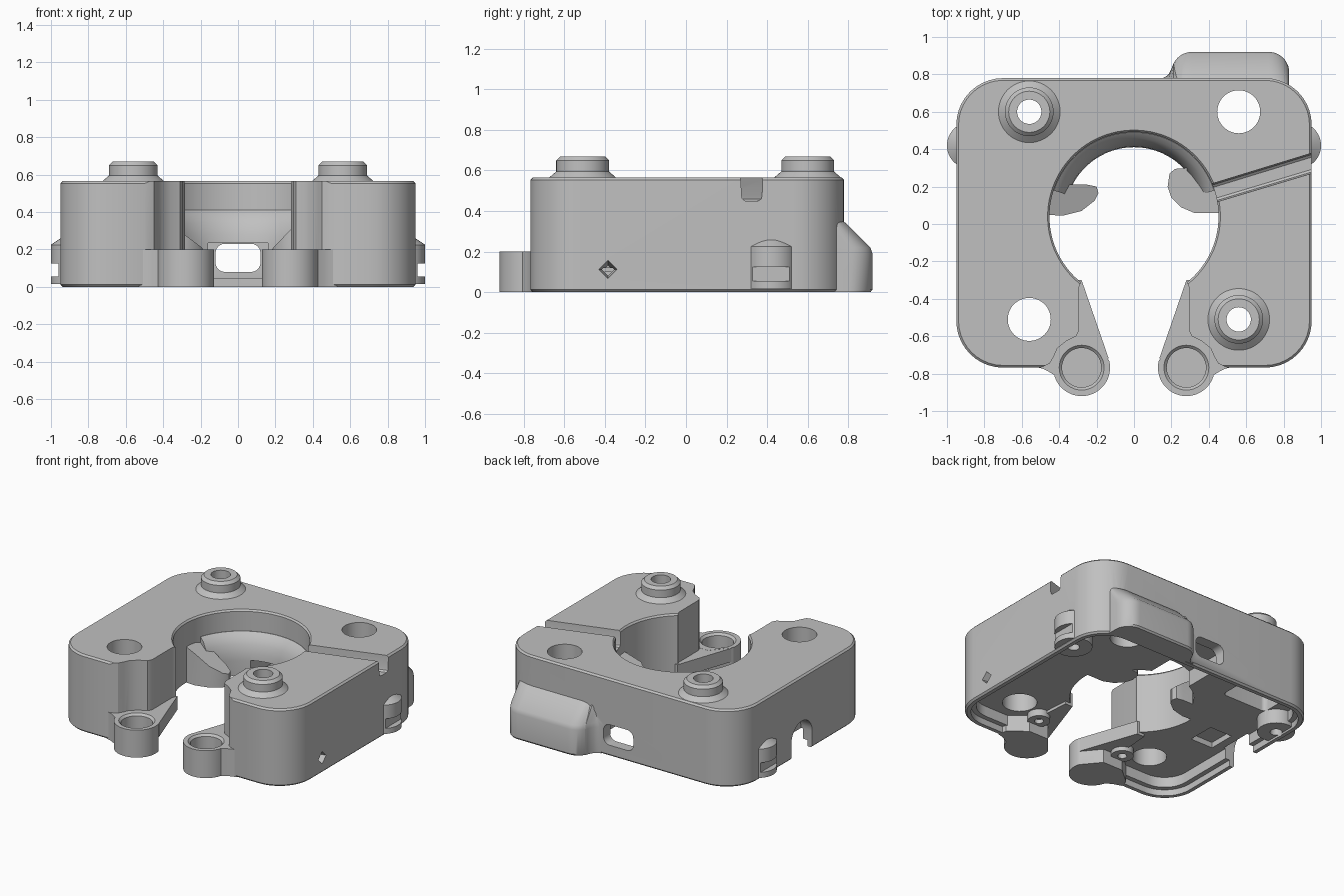
import bpy, bmesh
from math import sin, cos, radians

if bpy.data.objects.get("Cube"):
    bpy.data.objects.remove(bpy.data.objects["Cube"])

grey = bpy.data.materials.new("plain grey")
grey.use_nodes = True
grey.diffuse_color = (0.53, 0.53, 0.53, 1)
grey.node_tree.nodes["Principled BSDF"].inputs["Base Color"].default_value = (0.53, 0.53, 0.53, 1)


def finish(name, bm):
    bmesh.ops.recalc_face_normals(bm, faces=bm.faces)
    mesh = bpy.data.meshes.new(name)
    bm.to_mesh(mesh)
    bm.free()
    obj = bpy.data.objects.new(name, mesh)
    bpy.context.collection.objects.link(obj)
    mesh.materials.append(grey)
    return obj


def loft(name, rings, closed=False):
    """Skin equal-length rings; cap the ends, or join last ring to first."""
    bm = bmesh.new()
    loops = [[bm.verts.new(p) for p in ring] for ring in rings]
    pairs = list(zip(loops, loops[1:]))
    if closed:
        pairs.append((loops[-1], loops[0]))
    else:
        bm.faces.new(loops[0])
        bm.faces.new(loops[-1])
    n = len(loops[0])
    for a, b in pairs:
        for i in range(n):
            j = (i + 1) % n
            bm.faces.new((a[i], a[j], b[j], b[i]))
    return finish(name, bm)


def prism(name, outline, z0, z1):
    return loft(name, [[(x, y, z) for x, y in outline] for z in (z0, z1)])


def arc(x, y, r, a0, a1, n):
    return [(x + r * cos(radians(a0 + (a1 - a0) * i / n)),
             y + r * sin(radians(a0 + (a1 - a0) * i / n))) for i in range(n + 1)]


def rounded(x0, x1, y0, y1, r, n=10):
    return (arc(x1 - r, y1 - r, r, 0, 90, n) + arc(x0 + r, y1 - r, r, 90, 180, n)
            + arc(x0 + r, y0 + r, r, 180, 270, n) + arc(x1 - r, y0 + r, r, 270, 360, n))


def turned(name, x, y, profile, closed=False, n=48):
    """Stack of circles (radius, height) about a vertical axis."""
    return loft(name, [[(px, py, z) for px, py in arc(x, y, r, 0, 360, n)[:-1]]
                       for r, z in profile], closed)


def box(name, x0, x1, y0, y1, z0, z1):
    return prism(name, [(x0, y0), (x1, y0), (x1, y1), (x0, y1)], z0, z1)


def combine(target, tools, operation="DIFFERENCE"):
    for tool in tools:
        mod = target.modifiers.new("combine", "BOOLEAN")
        mod.operation, mod.object, mod.solver = operation, tool, "EXACT"
        bpy.context.view_layer.objects.active = target
        bpy.ops.object.modifier_apply(modifier=mod.name)
        bpy.data.objects.remove(tool)


def flip(points):
    return [(-x, y) for x, y in reversed(points)]


def shell(inset):
    return rounded(-0.95 + inset, 0.95 - inset, -0.768 + inset, 0.78 - inset, 0.25 - inset)


TOP, CEILING, BORE_Y, BORE_R = 0.565, 0.12, 0.04, 0.452
slot_side = [(0.28, -0.3), (0.295, -0.34), (0.295, -0.57), (0.31, -0.6), (0.36, -0.625),
             (0.41, -0.665), (0.43, -0.71), (0.45, -0.745), (0.5, -0.769)]

# Main housing with softened outer edges
body = loft("housing", [[(x, y, z) for x, y in shell(i)] for i, z in
                        ((0.012, 0), (0, 0.012), (0, TOP - 0.012), (0.012, TOP))])

# Sloped bulge on the back wall, flared into it at one end
bulge_rings, flare_rings = [], []
flare_plan = [(0.14, 0.775), (0.165, 0.785), (0.185, 0.8), (0.2, 0.83), (0.212, 0.86), (0.25, 0.77)]
for z, back in ((0, 0.91), (0.012, 0.92), (0.19, 0.92), (0.22, 0.91), (0.34, 0.79), (0.36, 0.755)):
    bulge_rings.append([(x, 0.55 + (y - 0.55) * (back - 0.55) / 0.37, z)
                        for x, y in rounded(0.2, 0.83, 0.55, 0.92, 0.11)])
    flare_rings.append([(x, 0.76 + (y - 0.76) * max(0.1, (back - 0.76) / 0.16), z)
                        for x, y in flare_plan])
combine(body, [loft("bulge", bulge_rings), loft("bulge_flare", flare_rings)], "UNION")

# Shallow hollow underside with a stepped rim and deeper pockets
combine(body, [prism("rim_step", shell(0.04), -0.1, 0.045),
               prism("cavity", shell(0.075), -0.1, CEILING),
               prism("square_pocket", rounded(-0.76, -0.4, 0.44, 0.69, 0.03), 0.1, 0.32),
               box("small_recess", -0.8, -0.62, -0.15, 0.05, 0.1, 0.16),
               turned("nut_pocket", 0.56, -0.51, [(0.115, 0.1), (0.115, 0.32)])])

# Rounded clip bumps on both sides
for s in (-1, 1):
    combine(body, [turned("clip", s * 0.875, 0.42, [(0.125, 0.015), (0.125, 0.225), (0.05, 0.275)])],
            "UNION")
    combine(body, [box("clip_slot", s * 0.985 - 0.025, s * 0.985 + 0.025, 0.3, 0.54, 0.055, 0.125),
                   turned("clip_hole", s * 0.875, 0.42, [(0.04, -0.1), (0.04, 0.1)])])

# Central bore, front slot and mounting holes
combine(body, [turned("bore", 0, BORE_Y, [(BORE_R, -0.1), (BORE_R, TOP - 0.012),
                                          (BORE_R + 0.01, TOP), (BORE_R + 0.01, 0.7)], n=96),
               prism("slot", [(0.2, -0.2)] + slot_side + [(0.54, -0.84)]
                     + flip([(0.2, -0.2)] + slot_side + [(0.54, -0.84)]), -0.1, 0.7)])
for x, y, r in ((-0.56, -0.51, 0.115), (0.56, 0.6, 0.115), (-0.56, 0.6, 0.065), (0.56, -0.51, 0.065)):
    combine(body, [turned("hole", x, y, [(r, -0.1), (r, 0.7)])])

# Cable groove across the top, with softened floor edges
groove_rings = [[(0.3, 0.18 - i, z), (0.3, 0.075 + i, z), (1.05, 0.3 + i, z), (1.05, 0.41 - i, z)]
                for i, z in ((0.022, 0.45), (0.008, 0.46), (0.004, 0.475), (0, 0.58))]
combine(body, [loft("groove", groove_rings)])

# Curved lip at the back of the bore
lip_section = [(0.48, 0.41), (0.45, 0.41), (0.42, 0.385), (0.393, 0.34), (0.375, 0.28),
               (0.37, 0.23), (0.37, CEILING), (0.48, CEILING)]
lip = loft("bore_lip", [[(r * cos(radians(a)), BORE_Y + r * sin(radians(a)), z) for r, z in lip_section]
                        for a in range(18, 163, 3)])


# Recess behind the back window, passing under the lip
def recess():
    return box("window_recess", -0.16, 0.16, 0.3, 0.7, 0.1, 0.235)


# Back window, side diamond recess and arched side opening
window = [[(x, y, z) for x, z in rounded(-0.12, 0.12, 0.08, 0.23, 0.05)] for y in (0.65, 0.85)]
diamond = [[(x, y - 0.385, z + 0.112) for y, z in arc(0, 0, r, 0, 360, 4)[:-1]]
           for x, r in ((0.82, 0.02), (0.95, 0.045), (1, 0.045))]
arch = [[(x, y, z) for y, z in [(-0.1, -0.1), (0.14, -0.1)] + arc(0.02, 0.12, 0.12, 0, 180, 16)]
        for x in (-1, -0.86)]
combine(body, [recess(), loft("window", window), loft("diamond", diamond), loft("arch", arch)])
combine(lip, [recess()])


def prong(name, outline, slope):
    """Sloped finger leaning from the bore wall towards the middle."""
    return loft(name, [[(x, y, CEILING) for x, y in outline],
                       [(x, y, min(0.4, 0.2 + (abs(x) - 0.18) * slope)) for x, y in outline]])


prong("left_prong", [(0.5, 0.06), (0.32, 0.06), (0.25, 0.09), (0.2, 0.14), (0.18, 0.2),
                     (0.19, 0.27), (0.22, 0.295), (0.3, 0.3), (0.48, 0.26)], 1.05)
prong("right_prong", [(-0.5, 0.05), (-0.38, 0.045), (-0.28, 0.07), (-0.21, 0.125), (-0.19, 0.165),
                      (-0.2, 0.2), (-0.25, 0.21), (-0.48, 0.21)], 0.75)

# Front lugs with raised webs and small screw posts, mirrored
lug_plan = ([(0.4, -0.6), (0.24, -0.6)] + arc(0.28, -0.768, 0.152, 165, 345, 28)
            + [(0.455, -0.79), (0.485, -0.775), (0.53, -0.762), (0.52, -0.7)])
web_plan = [(0.34, -0.3), (0.28, -0.3), (0.135, -0.72), (0.28, -0.72), (0.45, -0.7), (0.36, -0.58)]
for side, s in (("left", 1), ("right", -1)):
    place = (lambda p: p) if s > 0 else flip
    lug = prism(side + "_lug", place(lug_plan), 0, 0.2)
    combine(lug, [prism("web", place(web_plan), 0.1, 0.199)], "UNION")
    combine(lug, [turned("lug_hole", s * 0.28, -0.768, [(0.105, 0.05), (0.105, 0.185),
                                                        (0.12, 0.2), (0.12, 0.3)])])
    turned(side + "_screw_post", s * 0.36, -0.55, [(0.075, 0.07), (0.075, 0.13), (0.03, 0.13), (0.03, 0.07)],
           closed=True)

# Raised collars around the two small holes
for name, x, y in (("front_collar", 0.56, -0.51), ("back_collar", -0.56, 0.6)):
    turned(name, x, y, [(0.065, TOP - 0.02), (0.165, TOP - 0.02), (0.165, TOP), (0.13, 0.595), (0.13, 0.65),
                        (0.11, 0.67), (0.065, 0.67)], closed=True)

# Smooth curved walls, keep sharp edges
for obj in bpy.context.collection.objects:
    obj.select_set(obj.type == "MESH" and grey.name in obj.data.materials)
bpy.context.view_layer.objects.active = body
bpy.ops.object.shade_smooth_by_angle(angle=radians(32))
